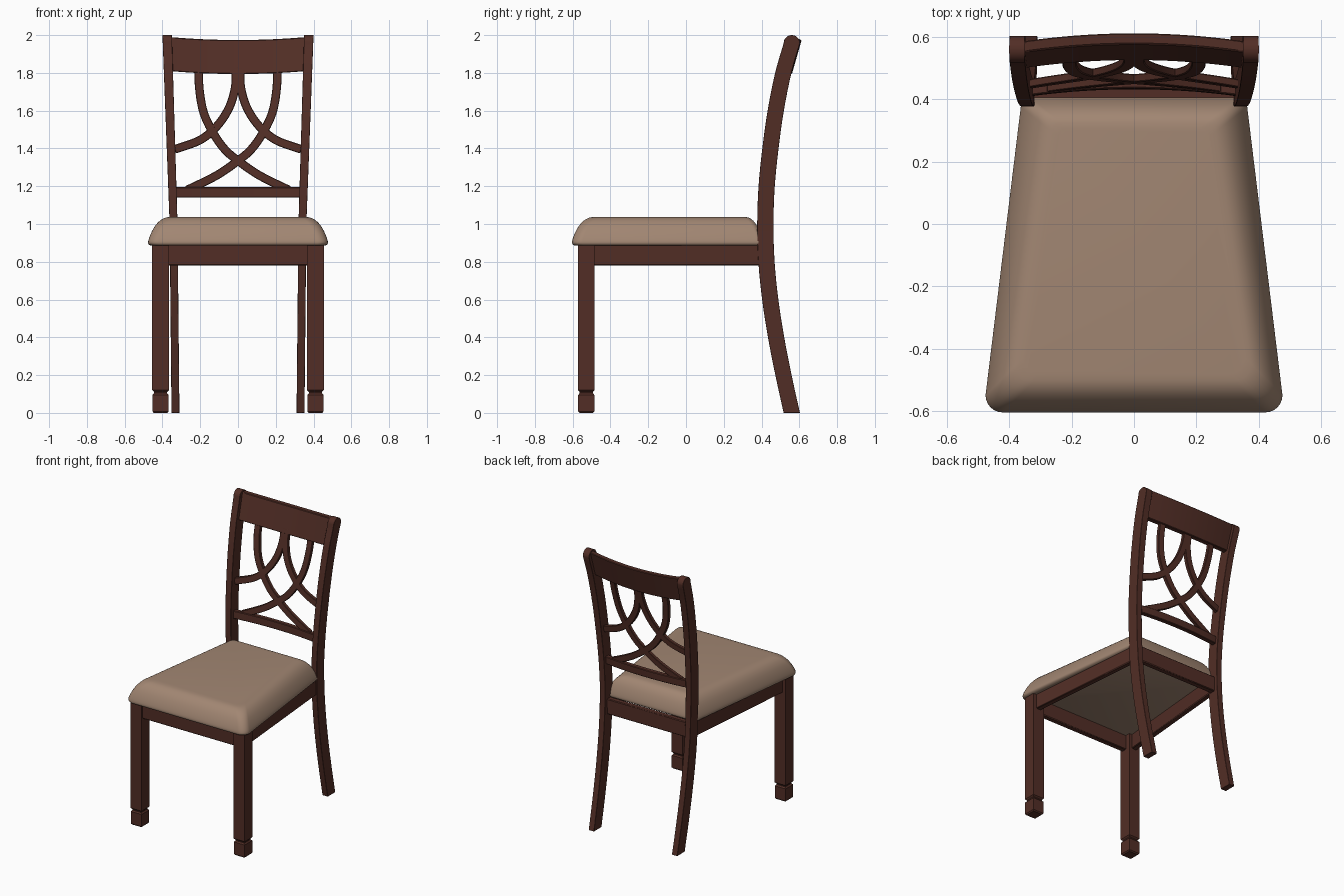
import bpy, bmesh, math
from mathutils import Vector

cube = bpy.data.objects.get("Cube")
if cube:
    bpy.data.objects.remove(cube, do_unlink=True)


def material(name, color):
    m = bpy.data.materials.new(name)
    m.use_nodes = True
    m.diffuse_color = color
    m.node_tree.nodes["Principled BSDF"].inputs["Base Color"].default_value = color
    return m


WOOD = material("dark wood", (0.084, 0.027, 0.019, 1))
FABRIC = material("taupe fabric", (0.36, 0.24, 0.17, 1))


def spline(points, steps=6):
    """Catmull-Rom curve through the points."""
    p = [Vector(q) for q in points]
    p = [2 * p[0] - p[1]] + p + [2 * p[-1] - p[-2]]
    out = []
    for a, b, c, d in zip(p, p[1:], p[2:], p[3:]):
        for i in range(steps):
            t = i / steps
            out.append(0.5 * (2 * b + (c - a) * t + (2 * a - 5 * b + 4 * c - d) * t**2
                              + (3 * b - a - 3 * c + d) * t**3))
    return out + [p[-2]]


def loft(name, rings, mat=WOOD, bevel=0.0):
    """Skin a list of equal rings and cap both ends."""
    bm = bmesh.new()
    rows = [[bm.verts.new(v) for v in ring] for ring in rings]
    n = len(rows[0])
    for a, b in zip(rows, rows[1:]):
        for i in range(n):
            j = (i + 1) % n
            bm.faces.new((a[i], a[j], b[j], b[i]))
    bm.faces.new(rows[0][::-1])
    bm.faces.new(rows[-1])
    bmesh.ops.recalc_face_normals(bm, faces=bm.faces)
    me = bpy.data.meshes.new(name)
    bm.to_mesh(me)
    bm.free()
    me.materials.append(mat)
    ob = bpy.data.objects.new(name, me)
    bpy.context.collection.objects.link(ob)
    if bevel:
        mod = ob.modifiers.new("soft edges", "BEVEL")
        mod.width = bevel
        mod.limit_method = "ANGLE"
        mod.angle_limit = math.radians(40)
    bpy.ops.object.select_all(action="DESELECT")
    ob.select_set(True)
    bpy.context.view_layer.objects.active = ob
    bpy.ops.object.shade_smooth_by_angle(angle=math.radians(35))
    return ob


def rect(x0, x1, y0, y1, z):
    return [(x0, y0, z), (x1, y0, z), (x1, y1, z), (x0, y1, z)]


# Side curve of the back posts as (y, z)
POST = spline([(0.560, 0), (0.516, 0.2), (0.477, 0.4), (0.446, 0.6), (0.426, 0.8), (0.42, 1.0),
               (0.427, 1.2), (0.447, 1.4), (0.475, 1.6), (0.515, 1.8), (0.560, 1.957)], 4)
R = 0.043


def post_y(z):
    for a, b in zip(POST, POST[1:]):
        if z <= b.y:
            return a.x + (b.x - a.x) * (z - a.y) / (b.y - a.y)
    return POST[-1].x + (z - POST[-1].y) * 0.28


def back_y(x, z):
    """Bowed surface shared by the rails and lattice."""
    return post_y(z) + 0.025 * (1 - (x / 0.35) ** 2)


def post_x(z):
    inner = 0.31 + 0.01 * min(z, 1) + 0.03 * max(z - 1, 0)
    return inner, inner + 0.042 + 0.008 * max(z - 1, 0)


def ribbon(name, path, width, depth):
    """Flat strip following (x, z) points on the bowed back surface."""
    rings = []
    for i, p in enumerate(path):
        t = (path[min(i + 1, len(path) - 1)] - path[max(i - 1, 0)]).normalized()
        n = Vector((-t.y, t.x)) * width / 2
        ring = []
        for s, d in ((-1, -1), (1, -1), (1, 1), (-1, 1)):
            q = p + n * s
            ring.append((q.x, back_y(q.x, q.y) + d * depth / 2, q.y))
        rings.append(ring)
    loft(name, rings, WOOD, 0.003)


# Parts that come in left and right pairs
for side, s in (("left", 1), ("right", -1)):
    # Back post with a rounded top
    rings = []
    for y, z in POST:
        a, b = post_x(z)
        rings.append(rect(s * a, s * b, y - R, y + R, z))
    for k in range(1, 9):
        ang = math.radians(k * 11)
        z = POST[-1].y + R * math.sin(ang)
        a, b = post_x(z)
        c = R * math.cos(ang)
        rings.append(rect(s * a, s * b, POST[-1].x - c, POST[-1].x + c, z))
    loft(side + "_back_post", rings, WOOD, 0.004)

    # Front leg with a grooved foot block
    rings = []
    for z, h in ((0, 0.036), (0.008, 0.043), (0.095, 0.043), (0.104, 0.035),
                 (0.111, 0.035), (0.12, 0.044), (0.89, 0.044)):
        rings.append(rect(s * 0.41 - h, s * 0.41 + h, -0.528 - h, -0.528 + h, z))
    loft(side + "_front_leg", rings, WOOD)

    # Side apron, narrowing to the back
    rings = []
    for y, x in ((-0.50, 0.43), (0.41, 0.35)):
        a, b = s * (x - 0.04), s * x
        rings.append([(a, y, 0.78), (b, y, 0.78), (b, y, 0.89), (a, y, 0.89)])
    loft(side + "_side_apron", rings, WOOD, 0.005)

    # Lattice strands
    outer = [(-0.207, 1.83), (-0.205, 1.72), (-0.182, 1.59), (-0.13, 1.48),
             (-0.07, 1.395), (0, 1.335), (0.1, 1.265), (0.2, 1.213), (0.27, 1.18)]
    inner = [(-0.012, 1.83), (-0.014, 1.73), (-0.045, 1.62), (-0.11, 1.52),
             (-0.2, 1.445), (-0.335, 1.395)]
    for label, pts in (("crossing", outer), ("center", inner)):
        ribbon(side + "_" + label + "_strand", spline([(x * s, z) for x, z in pts], 5), 0.045, 0.026)

# Front and back aprons
for name, x, y0, y1 in (("front_apron", 0.38, -0.56, -0.52), ("back_apron", 0.325, 0.40, 0.44)):
    loft(name, [rect(-x, x, y0, y1, 0.78), rect(-x, x, y0, y1, 0.89)], WOOD, 0.005)


def rail(name, half, low, high, dip, depth):
    """Bowed cross rail between the posts."""
    rings = []
    for i in range(21):
        u = i / 10 - 1
        x, sag = u * half, dip * (1 - u * u)
        ring = []
        for z, d in ((low, -1), (low, 1), (high, 1), (high, -1)):
            ring.append((x, back_y(x, z) + d * depth / 2, z - sag))
        rings.append(ring)
    loft(name, rings, WOOD, 0.004)


rail("top_rail", 0.365, 1.81, 1.99, 0.016, 0.036)
rail("lower_rail", 0.33, 1.14, 1.195, 0, 0.034)


# Tapered cushion with rounded corners and a domed edge
def cushion_ring(inset, z):
    front, back = (0.475 - inset, -0.603 + inset), (0.362 - inset, 0.405 - inset * 0.8)
    ring = []
    for cx, cy, radius, start in ((front[0], front[1], 0.055, -90), (back[0], back[1], 0.03, 0),
                                  (-back[0], back[1], 0.03, 90), (-front[0], front[1], 0.055, 180)):
        ox = cx - math.copysign(radius, cx)
        oy = cy - math.copysign(radius, cy)
        for k in range(7):
            a = math.radians(start + k * 15)
            ring.append((ox + radius * math.cos(a), oy + radius * math.sin(a), z))
    return ring


EDGE = spline([(0.014, 0.885), (0.002, 0.893), (0.0, 0.91), (0.014, 0.95), (0.036, 0.99),
               (0.062, 1.018), (0.09, 1.033), (0.12, 1.038)], 3)
loft("seat_cushion", [cushion_ring(i, z) for i, z in EDGE], FABRIC)
